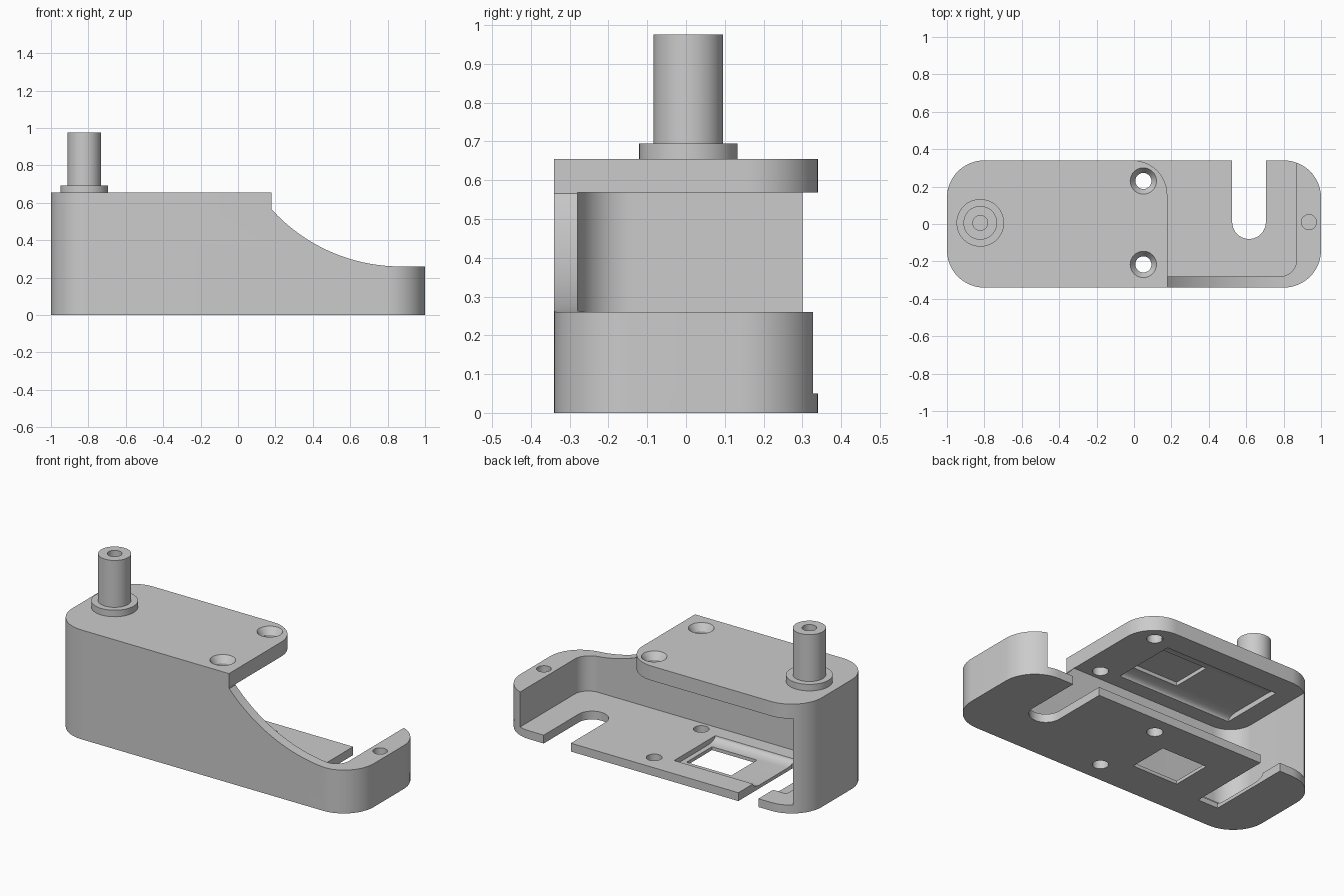
import bpy, bmesh, math
from mathutils import Matrix

if "Cube" in bpy.data.objects:
    bpy.data.objects.remove(bpy.data.objects["Cube"], do_unlink=True)

grey = bpy.data.materials.new("plain grey")
grey.use_nodes = True
color = (0.6, 0.6, 0.6, 1)
grey.diffuse_color = color
for node in grey.node_tree.nodes:
    if node.type == 'BSDF_PRINCIPLED':
        node.inputs["Base Color"].default_value = color

MID = 0.006                 # depth of the shaft axis
HX, HY, R = 0.8, 0.14, 0.2  # corner centres and corner radius
BASE_TOP, ROOF_LOW, ROOF_TOP = 0.05, 0.568, 0.655
SCREWS = [(0.05, 0.23), (0.05, -0.216)]


def arc(cx, cy, r, start, end, steps=20):
    angles = [math.radians(start + (end - start) * i / steps) for i in range(steps + 1)]
    return [(cx + r * math.cos(a), cy + r * math.sin(a)) for a in angles]


def finish(bm, name):
    bmesh.ops.recalc_face_normals(bm, faces=bm.faces)
    mesh = bpy.data.meshes.new(name)
    bm.to_mesh(mesh)
    bm.free()
    obj = bpy.data.objects.new(name, mesh)
    bpy.context.collection.objects.link(obj)
    mesh.materials.append(grey)
    return obj


def prism(name, points, low, high, axis='Z'):
    """Extrude a profile along z, along y (points are x, z) or along x (points are y, z)."""
    place = {'Z': lambda a, b, h: (a, b, h),
             'Y': lambda a, b, h: (a, h, b),
             'X': lambda a, b, h: (h, a, b)}[axis]
    bm = bmesh.new()
    rings = [[bm.verts.new(place(a, b, h)) for a, b in points] for h in (low, high)]
    for ring in rings:
        bm.faces.new(ring)
    for i in range(len(points)):
        j = (i + 1) % len(points)
        bm.faces.new((rings[0][i], rings[0][j], rings[1][j], rings[1][i]))
    return finish(bm, name)


def box(name, x0, x1, y0, y1, low, high):
    return prism(name, [(x0, y0), (x1, y0), (x1, y1), (x0, y1)], low, high)


def cylinder(name, x, y, r, low, high, r_top=None):
    bm = bmesh.new()
    bmesh.ops.create_cone(bm, cap_ends=True, segments=48, radius1=r,
                          radius2=r if r_top is None else r_top, depth=high - low,
                          matrix=Matrix.Translation((x, y, (low + high) / 2)))
    return finish(bm, name)


def select(obj):
    bpy.ops.object.select_all(action='DESELECT')
    obj.select_set(True)
    bpy.context.view_layer.objects.active = obj


def cut(obj, *cutters):
    for cutter in cutters:
        select(obj)
        mod = obj.modifiers.new("cut", 'BOOLEAN')
        mod.operation = 'DIFFERENCE'
        mod.solver = 'EXACT'
        mod.object = cutter
        bpy.ops.object.modifier_apply(modifier=mod.name)
        bpy.data.objects.remove(cutter, do_unlink=True)


def recess(surface, depth):
    """Long pocket with rounded flanks; a negative depth cuts downward."""
    half, flank = 0.195, 0.07
    sign = 1 if depth > 0 else -1
    turns = [math.radians(90 * i / 8) for i in range(9)]
    side = [(half - flank * (1 - math.cos(t)), surface + depth * math.sin(t)) for t in turns]
    outer = [(half, surface - sign * 0.02)]
    right = outer + side
    points = [(MID + y, z) for y, z in right] + [(MID - y, z) for y, z in reversed(right)]
    return prism("recess_cutter", points, -0.807, -0.062, 'X')


def window(low, high):
    return box("window_cutter", -0.39, -0.092, MID - 0.121, MID + 0.121, low, high)


# Base plate with screw holes, cable slot, side slot and recessed window
outline = (arc(-HX, HY, R, 90, 180) + arc(-HX, -HY, R, 180, 270)
           + arc(HX, -HY, R, 270, 360) + arc(HX, HY, R, 0, 90))
base = prism("base_plate", outline, 0, BASE_TOP)
cut(base, recess(BASE_TOP, -0.03), window(-0.1, 0.1))
cut(base, box("side_slot_cutter", -0.718, -0.585, -0.17, 0.5, -0.1, 0.1))
cut(base, prism("cable_slot_cutter",
                arc(0.615, 0.01, 0.09, 180, 360) + [(0.705, 0.5), (0.525, 0.5)], -0.1, 0.1))
for x, y in SCREWS:
    cut(base, cylinder("screw_cutter", x, y, 0.043, -0.1, 0.1))

# Wall running around three sides, swept down toward the low end
footprint = (arc(-HX, HY, R, 126.9, 180) + arc(-HX, -HY, R, 180, 270)
             + arc(HX, -HY, R, 270, 360) + arc(HX, HY, R, 0, 69.5)
             + arc(0.78, -0.19, 0.09, 0, -90) + arc(-0.78, -HY, 0.14, 270, 180))
wall = prism("side_wall", footprint, BASE_TOP, ROOF_LOW)
sweep = arc(0.87, 1.193, 0.933, 222.3, 270, 32)
cut(wall, prism("sweep_cutter", sweep + [(1.2, 0.26), (1.2, 1), (sweep[0][0], 1)],
                -0.6, 0.6, 'Y'))
cut(wall, cylinder("pin_hole_cutter", 0.935, 0.01, 0.04, 0.1, 0.4))

# Top plate with countersunk holes and a matching pocket underneath
roof_outline = (arc(-HX, HY, R, 90, 180) + arc(-HX, -HY, R, 180, 270)
                + [(0.178, -0.34)] + arc(-0.007, 0.155, 0.185, 0, 90))
roof = prism("top_plate", roof_outline, ROOF_LOW, ROOF_TOP)
cut(roof, recess(ROOF_LOW, 0.03), window(0.5, 0.62))
for x, y in SCREWS:
    cut(roof, cylinder("screw_cutter", x, y, 0.043, 0.4, 0.8),
        cylinder("countersink_cutter", x, y, 0.04, 0.61, 0.665, 0.077))

# Hollow post on its collar
collar = cylinder("post_collar", -0.822, MID, 0.127, ROOF_TOP, 0.694)
post = cylinder("post", -0.822, MID, 0.09, 0.694, 0.975)
cut(post, cylinder("bore_cutter", -0.822, MID, 0.04, 0.75, 1.1))

for part in (base, wall, roof, collar, post):
    select(part)
    bpy.ops.object.shade_smooth_by_angle(angle=math.radians(30))
